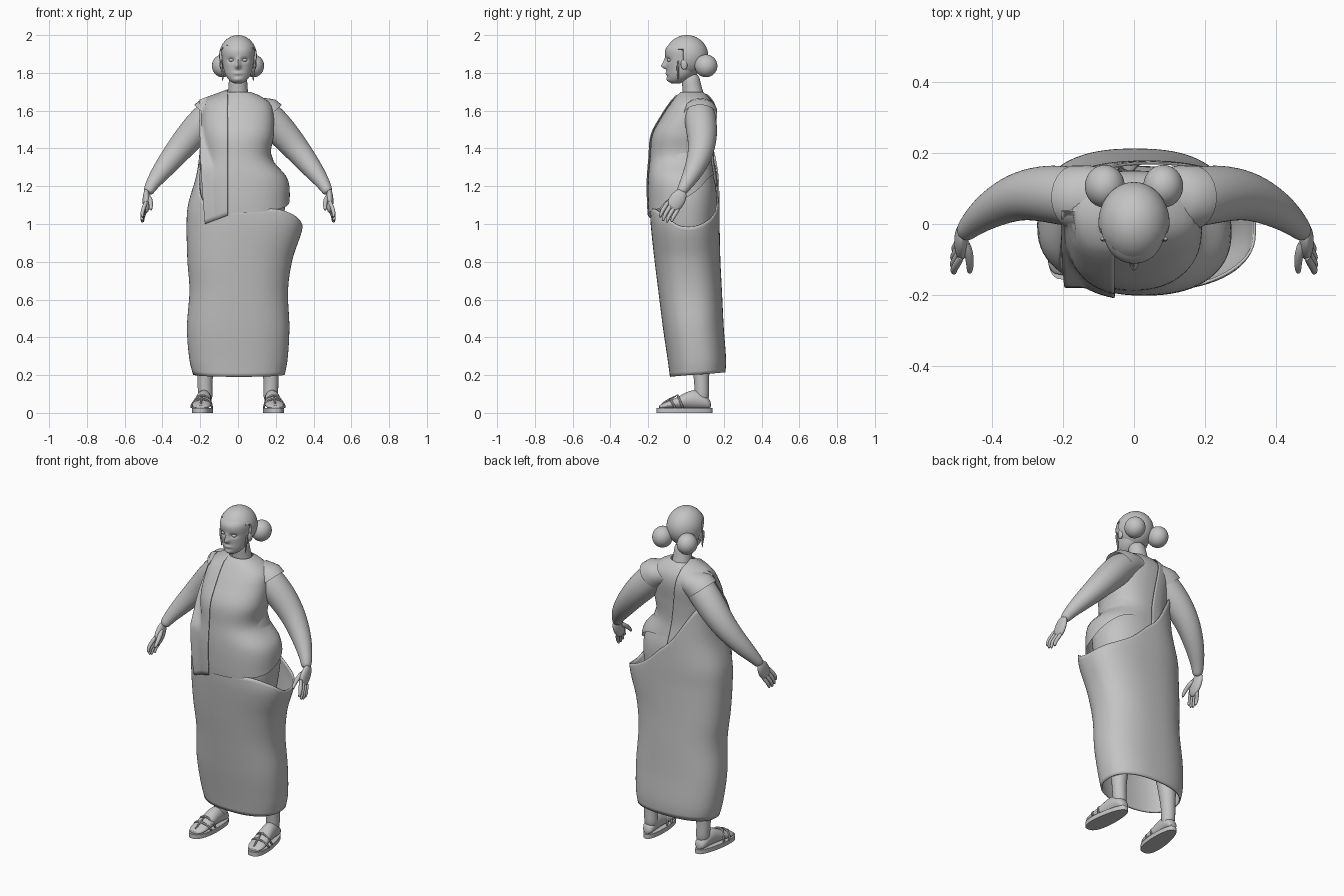
import bpy, bmesh, math
from mathutils import Vector, Matrix

if "Cube" in bpy.data.objects:
    bpy.data.objects.remove(bpy.data.objects["Cube"])

grey = bpy.data.materials.new("plain_grey")
grey.diffuse_color = (0.55, 0.55, 0.55, 1)
grey.use_nodes = True
grey.node_tree.nodes["Principled BSDF"].inputs["Base Color"].default_value = grey.diffuse_color


def finish(name, bm, subsurf=0, thick=0, angle=50):
    bmesh.ops.recalc_face_normals(bm, faces=bm.faces)
    me = bpy.data.meshes.new(name)
    bm.to_mesh(me)
    bm.free()
    ob = bpy.data.objects.new(name, me)
    bpy.context.collection.objects.link(ob)
    me.materials.append(grey)
    bpy.ops.object.select_all(action='DESELECT')
    ob.select_set(True)
    bpy.context.view_layer.objects.active = ob
    bpy.ops.object.shade_smooth_by_angle(angle=math.radians(angle))
    if thick:
        m = ob.modifiers.new("thickness", 'SOLIDIFY')
        m.thickness, m.offset = thick, -1
    if subsurf:
        m = ob.modifiers.new("smooth", 'SUBSURF')
        m.levels = m.render_levels = subsurf
    return ob


def skin(name, rings, closed=True, caps=True, **kw):
    """Faces between rows of points."""
    bm = bmesh.new()
    rows = [[bm.verts.new(p) for p in r] for r in rings]
    n = len(rows[0])
    for a, b in zip(rows, rows[1:]):
        for i in range(n if closed else n - 1):
            k = (i + 1) % n
            bm.faces.new((a[i], a[k], b[k], b[i]))
    if caps and closed:
        bm.faces.new(rows[0])
        bm.faces.new(rows[-1])
    return finish(name, bm, **kw)


def tube(name, pts, n=10, subsurf=2):
    """Round limb through (x, y, z, radius) points."""
    P = [Vector(p[:3]) for p in pts]
    rings, prev, u = [], None, None
    for i, p in enumerate(P):
        t = (P[min(i + 1, len(P) - 1)] - P[max(i - 1, 0)]).normalized()
        if prev is None:
            u = t.orthogonal().normalized()
        else:
            u = prev.rotation_difference(t) @ u
        v, prev = t.cross(u), t
        rings.append([p + pts[i][3] * (u * math.cos(a) + v * math.sin(a))
                      for a in (2 * math.pi * k / n for k in range(n))])
    return skin(name, rings, subsurf=subsurf)


def ball(name, loc, size, rot=0, edit=None):
    bm = bmesh.new()
    bmesh.ops.create_uvsphere(bm, u_segments=40, v_segments=28, radius=1)
    bm.transform(Matrix.Translation(loc) @ Matrix.Rotation(rot, 4, 'X') @ Matrix.Diagonal((*size, 1)))
    if edit:
        for v in bm.verts:
            edit(v.co)
    return finish(name, bm)


def clamp(v):
    return max(0.0, min(1.0, v))


def sample(tab, t):
    """Smooth curve through table rows, keyed by the first number."""
    t = max(tab[0][0], min(tab[-1][0], t))
    i = max(k for k in range(len(tab) - 1) if tab[k][0] <= t)

    def slope(k, c):
        a, b = tab[max(k - 1, 0)], tab[min(k + 1, len(tab) - 1)]
        return (b[c] - a[c]) / (b[0] - a[0])
    h = tab[i + 1][0] - tab[i][0]
    s = (t - tab[i][0]) / h
    return [(2*s**3 - 3*s*s + 1) * tab[i][c] + (s**3 - 2*s*s + s) * h * slope(i, c)
            + (3*s*s - 2*s**3) * tab[i + 1][c] + (s**3 - s*s) * h * slope(i + 1, c)
            for c in range(1, len(tab[0]))]


def shell(name, tab, bot, top, p=2.3, n=72, rows=32, caps=False, edit=None, **kw):
    """Wrapped surface: rows of z, left x, right x, front y, back y; ends depend on angle."""
    rings = []
    for j in range(rows + 1):
        ring = []
        for k in range(n):
            a = 2 * math.pi * k / n - math.pi
            c, s = math.cos(a), math.sin(a)
            z = bot(a) + (top(a) - bot(a)) * j / rows
            xl, xr, yf, yb = sample(tab, z)
            co = Vector(((xl + xr) / 2 + (xr - xl) / 2 * math.copysign(abs(c) ** (2 / p), c),
                         (yf + yb) / 2 + (yb - yf) / 2 * math.copysign(abs(s) ** (2 / p), s), z))
            if edit:
                edit(co)
            ring.append(co)
        rings.append(ring)
    return skin(name, rings, caps=caps, **kw)


def by_angle(tab):
    return lambda a: sample(tab, math.degrees(a))[0]


# Wrapped skirt: low loose rim at +x, rising across the back
SKIRT = [(.19, -.235, .245, -.085, .207), (.28, -.257, .262, -.097, .212), (.45, -.27, .272, -.122, .2),
         (.65, -.257, .265, -.147, .19), (.81, -.268, .288, -.167, .182), (1.0, -.272, .345, -.187, .178),
         (1.1, -.265, .32, -.19, .178), (1.27, -.218, .25, -.185, .172), (1.45, -.198, .2, -.12, .158),
         (1.55, -.195, .2, -.08, .16)]
rim = by_angle([(-180, 1.42), (-150, 1.2), (-120, 1.08), (-60, 1.08), (-35, 1.05), (0, .985),
                (45, 1.03), (70, 1.1), (90, 1.22), (120, 1.4), (150, 1.48), (180, 1.42)])
shell("wrapped_skirt", SKIRT, lambda a: .203 + .012 * math.sin(a), rim, p=2.4, rows=44, thick=.008)

# Tunic
TUNIC = [(1.0, -.2, .272, -.193, .165), (1.1, -.21, .274, -.2, .16), (1.24, -.215, .262, -.2, .15),
         (1.35, -.18, .178, -.19, .135), (1.475, -.188, .19, -.177, .14), (1.58, -.188, .188, -.12, .15),
         (1.64, -.17, .17, -.08, .14), (1.685, -.105, .105, -.045, .108), (1.70, -.065, .065, -.025, .088)]
hem = by_angle([(-180, 1.2), (-130, 1.06), (-90, 1.06), (-50, 1.075), (-10, 1.11), (20, 1.17),
                (60, 1.25), (120, 1.25), (180, 1.2)])
shell("tunic", TUNIC, hem, lambda a: 1.70)


# Sash over the shoulder: up the back and hanging as a front panel
def drape(x, z, back):
    xl, xr, yf, yb = sample(TUNIC, z)
    u = clamp(abs((x - (xl + xr) / 2) / ((xr - xl) / 2)))
    f = (1 - u ** 2.3) ** (1 / 2.3)
    if not back:
        f = max(f, .8 * clamp((1.6 - z) / .3))
    r = (yb - yf) / 2 * f + .014
    return Vector((x, (yf + yb) / 2 + (r if back else -r), z))


cols, steps = 14, 26
sash = []
for i in range(cols + 1):
    u = i / cols
    top = 1.65 + .055 * u
    col = []
    for j in range(steps, 0, -1):
        t = j / steps
        col.append(drape(-.195 + u * (.14 + .07 * t), top + (1.2 - top) * t, True))
    col.append(Vector((-.205 + .15 * u, .035, top + .008)))
    for j in range(1, steps + 1):
        t = j / steps
        col.append(drape(-.205 + .15 * u + .03 * t * t * (1 - u), top + (1.0 + .045 * u - top) * t, False))
    sash.append(col)
skin("shoulder_sash", sash, closed=False, thick=.005)

# Body under the clothes
shell("torso", [(.9, -.22, .22, -.14, .15), (1.1, -.235, .25, -.16, .163), (1.2, -.22, .245, -.17, .158),
                (1.3, -.18, .2, -.165, .135), (1.42, -.16, .16, -.14, .12)],
      lambda a: .9, lambda a: 1.42, caps=True, rows=16)
tube("neck", [(0, .045, 1.6, .07), (0, .04, 1.68, .06), (0, .03, 1.73, .052), (0, .02, 1.8, .052)])


# Head with nose, eye sockets and lips
def face(co):
    x, y, z = co
    if y < -.02:
        def g(cx, cz, w, h):
            return math.exp(-((abs(x) - cx) / w) ** 2 - ((z - cz) / h) ** 2)
        co.y -= (.026 * g(0, 1.835, .013, .014) + .013 * g(0, 1.858, .011, .02)
                 + .009 * g(0, 1.797, .022, .009) + .008 * g(0, 1.765, .02, .012)
                 - .012 * g(.036, 1.868, .018, .012))


HEAD = [(1.745, -.022, .022, -.078, -.03), (1.757, -.042, .042, -.093, 0), (1.785, -.064, .064, -.099, .04),
        (1.82, -.076, .076, -.102, .07), (1.87, -.084, .084, -.107, .09), (1.92, -.087, .087, -.11, .095),
        (1.95, -.077, .077, -.09, .085), (1.985, -.035, .035, -.04, .045)]
shell("head", HEAD, lambda a: 1.745, lambda a: 1.985, p=2.1, rows=48, caps=True, edit=face)


# Hair cap, tucked in around the face, with two buns
def hairline(co):
    if co.y < -.025 and co.z < 1.948 - 3.5 * co.x ** 2:
        co.x, co.y = co.x * .7, co.y * .7


ball("hair_cap", (0, .004, 1.89), (.1, .114, .11), edit=hairline)

for s, side in ((-1, "left"), (1, "right")):
    ball(side + "_hair_bun", (s * .082, .106, 1.837), (.056, .06, .06))
    ball(side + "_eye", (s * .035, -.086, 1.868), (.014, .014, .01))
    ball(side + "_ear", (s * .088, -.01, 1.845), (.01, .018, .028))
    tube(side + "_hair_strand", [(s * .09, -.04, 1.87, .008), (s * .086, -.045, 1.82, .008),
                                 (s * .078, -.04, 1.78, .006), (s * .083, -.045, 1.755, .002)], 6, 1)

    # Arm, sleeve and hand
    tube(side + "_arm", [(s * x, y, z, r) for x, y, z, r in (
        (.11, .07, 1.6, .085), (.165, .075, 1.56, .088), (.23, .085, 1.49, .086), (.30, .085, 1.41, .075),
        (.36, .065, 1.335, .064), (.42, .03, 1.26, .05), (.465, -.01, 1.195, .033), (.478, -.03, 1.16, .028))], 12)
    skin(side + "_sleeve", [[(s * (x + r * .75 * math.cos(a)), .075 + r * math.sin(a), z + r * .65 * math.cos(a))
                             for a in (k * math.pi / 14 for k in range(28))]
                            for x, z, r in ((.06, 1.62, .075), (.1, 1.61, .084), (.13, 1.6, .09), (.165, 1.572, .09))],
         caps=False)
    ball(side + "_palm", (s * .485, -.05, 1.122), (.02, .042, .07), -.57)
    for i, length in enumerate((.9, 1.0, .95, .75)):
        w = -.033 + .022 * i
        x, y, z = .492, -.078 + .84 * w, 1.082 - .54 * w
        tube(f"{side}_finger_{i + 1}", [(s * (x + dx * length), y + dy * length, z + dz * length, r)
             for dx, dy, dz, r in ((-.01, .02, .03, .012), (.01, -.014, -.02, .012),
                                   (.018, -.028, -.045, .011), (.014, -.036, -.075, .007))], 8, 1)
    tube(side + "_thumb", [(s * .475, -.045, 1.15, .014), (s * .463, -.085, 1.125, .014),
                           (s * .46, -.115, 1.1, .012), (s * .462, -.14, 1.07, .008)], 8, 1)

    # Leg, foot and sandal
    tube(side + "_leg", [(s * .17, .085, .05, .04), (s * .175, .085, .12, .04), (s * .175, .08, .2, .042),
                         (s * .165, .08, .35, .062), (s * .155, .05, .55, .065), (s * .13, .02, .75, .09),
                         (s * .12, 0, 1.0, .11)], 12)
    foot = [(.133, .02, .06), (.115, .036, .085), (.07, .04, .125), (.02, .041, .122), (-.03, .046, .092),
            (-.08, .052, .068), (-.12, .048, .052), (-.145, .025, .04)]

    def mid(y):
        return .185 - .09 * y
    skin(side + "_foot", [[(s * (mid(y) + w * math.cos(a)), y, .02 + h / 2 - .01 + (h / 2 - .01) * math.sin(a))
                           for a in (k * math.pi / 8 for k in range(16))] for y, w, h in foot], subsurf=1)
    outline = []
    for k in range(40):
        a = 2 * math.pi * k / 40
        y = -.008 + .148 * math.sin(a)
        w = (.052 - .06 * y) * math.copysign(abs(math.cos(a)) ** .75, math.cos(a))
        outline.append((s * (mid(y) + w), y))
    skin(side + "_sandal_sole", [[(x, y, z) for x, y in outline] for z in (0, .026)], angle=40)
    for i, (y0, w, h) in enumerate(((-.085, .056, .075), (-.045, .051, .094))):
        tube(f"{side}_sandal_strap_{i + 1}", [(s * (mid(y0) + w * math.cos(a)), y0 + .03 * (1 - math.sin(a)),
             .024 + (h - .024) * math.sin(a), .007) for a in (k * math.pi / 10 for k in range(11))], 6, 1)
    tube(side + "_sandal_toe_strap", [(s * mid(-.13), -.132, .045, .006), (s * mid(-.1), -.1, .066, .006),
                                      (s * mid(-.045), -.045, .094, .006)], 6, 1)
